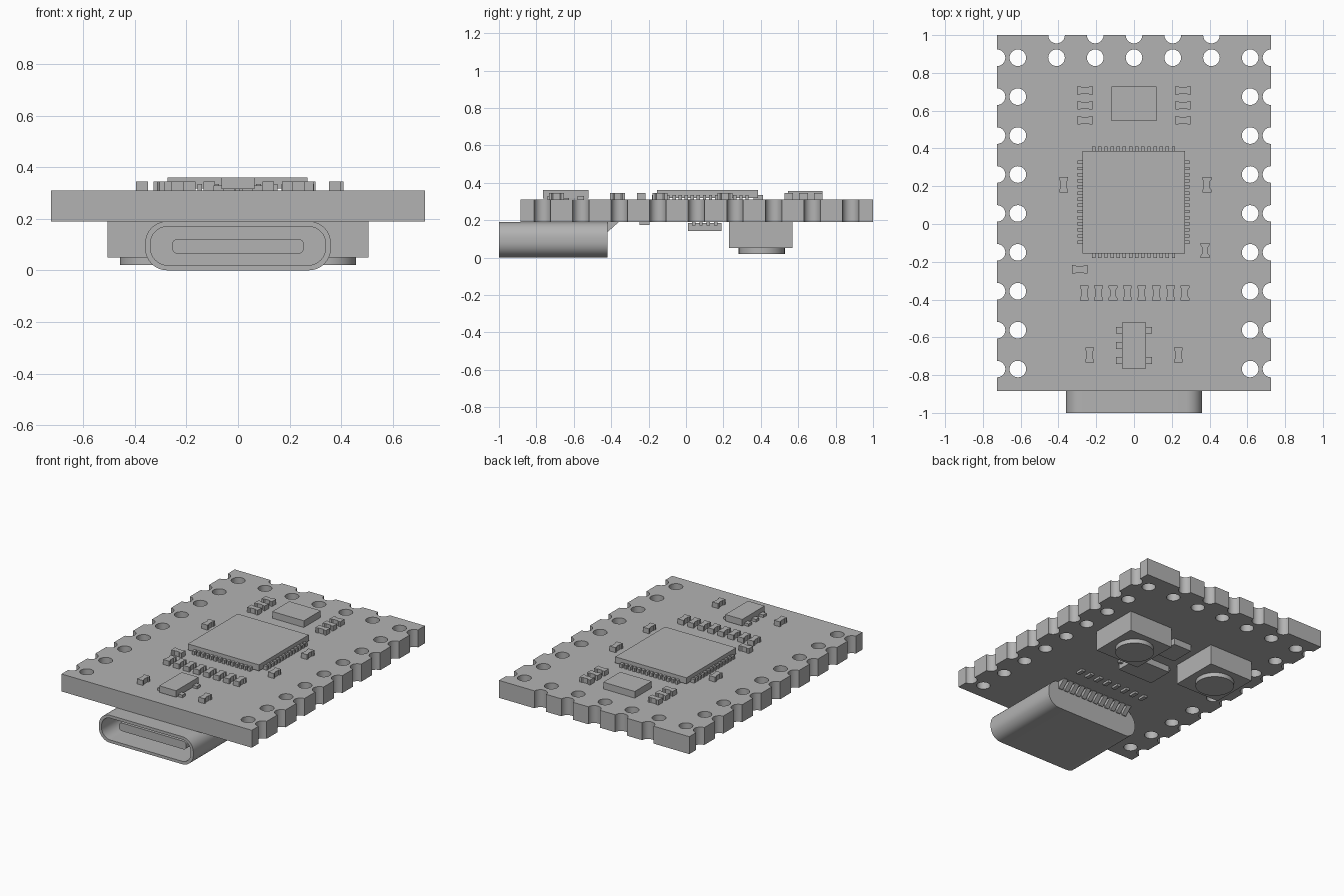
import bpy, bmesh
from math import sin, cos, pi, radians

if "Cube" in bpy.data.objects:
    bpy.data.objects.remove(bpy.data.objects["Cube"])

grey = bpy.data.materials.new("plain_grey")
grey.diffuse_color = (0.45, 0.45, 0.45, 1)
grey.use_nodes = True
grey.node_tree.nodes["Principled BSDF"].inputs["Base Color"].default_value = grey.diffuse_color
TOP, BOT = 0.31, 0.19          # board faces


def finish(name, mesh):
    mesh.materials.clear()
    mesh.materials.append(grey)
    mesh.shade_smooth()
    mesh.set_sharp_from_angle(angle=radians(30))
    ob = bpy.data.objects.new(name, mesh)
    bpy.context.collection.objects.link(ob)
    return ob


def loft(name, rings):
    """Skin a list of equal-length 3D rings and cap both ends."""
    bm = bmesh.new()
    vs = [[bm.verts.new(p) for p in ring] for ring in rings]
    n = len(vs[0])
    for a, b in zip(vs, vs[1:]):
        for i in range(n):
            bm.faces.new((a[i], a[(i + 1) % n], b[(i + 1) % n], b[i]))
    bm.faces.new(vs[0])
    bm.faces.new(vs[-1])
    bmesh.ops.recalc_face_normals(bm, faces=bm.faces)
    mesh = bpy.data.meshes.new(name)
    bm.to_mesh(mesh)
    bm.free()
    return finish(name, mesh)


def prism(name, pts, z0, z1):
    return loft(name, [[(x, y, z) for x, y in pts] for z in (z0, z1)])


def box(name, x, y, sx, sy, z0, z1):
    sx, sy = sx / 2, sy / 2
    return prism(name, [(x - sx, y - sy), (x + sx, y - sy), (x + sx, y + sy), (x - sx, y + sy)], z0, z1)


def arc(cx, cy, r, a0, a1, n):
    return [(cx + r * cos(radians(a0 + (a1 - a0) * i / n)),
             cy + r * sin(radians(a0 + (a1 - a0) * i / n))) for i in range(n + 1)]


def rounded(w, h, r, y, zc):
    """Rounded rectangle in the xz plane, half sizes w and h."""
    pts = []
    for k, (sx, sz) in enumerate(((1, 1), (-1, 1), (-1, -1), (1, -1))):
        pts += arc(sx * (w - r), sz * (h - r), r, 90 * k, 90 * k + 90, 8)
    return [(x, y, zc + z) for x, z in pts]


# Circuit board: outline with half-round edge notches, plus round holes
R = 0.044
ys = [0.88 - 0.206 * i for i in range(9)]
xs = [0.205 * i for i in (2, 1, 0, -1, -2)]
outline = [(-0.725, -0.885), (0.725, -0.885)]
for y in reversed(ys):
    outline += arc(0.725, y, R, 270, 90, 12)
outline.append((0.725, 1))
for x in xs:
    outline += arc(x, 1, R, 0, -180, 12)
outline.append((-0.725, 1))
for y in ys:
    outline += arc(-0.725, y, R, 90, -90, 12)
centres = [(s * 0.615, y) for s in (-1, 1) for y in ys] + [(x, 0.88) for x in xs]
loops = [outline] + [arc(x, y, R, 0, 360, 24)[:-1] for x, y in centres]
cu = bpy.data.curves.new("board_outline", 'CURVE')
cu.dimensions = '2D'
cu.fill_mode = 'BOTH'
cu.extrude = (TOP - BOT) / 2
for pts in loops:
    sp = cu.splines.new('POLY')
    sp.points.add(len(pts) - 1)
    for p, (x, y) in zip(sp.points, pts):
        p.co = (x, y, 0, 1)
    sp.use_cyclic_u = True
tmp = bpy.data.objects.new("board_outline", cu)
bpy.context.collection.objects.link(tmp)
bpy.context.view_layer.update()
deps = bpy.context.evaluated_depsgraph_get()
board_mesh = bpy.data.meshes.new_from_object(tmp.evaluated_get(deps))
bpy.data.objects.remove(tmp)
finish("circuit_board", board_mesh).location.z = (TOP + BOT) / 2

# Connector under the front edge: hollow shell, tongue and rear pins
loft("connector_shell", [rounded(0.36, 0.095, 0.085, -0.42, 0.095),
                         rounded(0.36, 0.095, 0.085, -1.0, 0.095),
                         rounded(0.34, 0.075, 0.068, -1.0, 0.095),
                         rounded(0.34, 0.075, 0.068, -0.55, 0.095)])
loft("connector_tongue", [rounded(0.255, 0.028, 0.02, y, 0.093) for y in (-0.93, -0.54)])
for i in range(12):
    x = (i - 5.5) * 0.048
    prof = [(-0.43, 0.14), (-0.415, 0.14), (-0.362, 0.188), (-0.362, 0.195), (-0.43, 0.195)]
    loft("connector_pin", [[(x + d, y, z) for y, z in prof] for d in (-0.016, 0.016)])

# Main chip with 14 leads on each side
CX, CY, H = -0.002, 0.115, 0.271
box("main_chip", CX, CY, 2 * H, 2 * H, 0.318, 0.36)
for i in range(14):
    t = (i - 6.5) * 0.0325
    for s in (-1, 1):
        box("chip_lead", CX + t, CY + s * H, 0.018, 0.05, TOP - 0.002, 0.335)
        box("chip_lead", CX + s * H, CY + t, 0.05, 0.018, TOP - 0.002, 0.335)

# Crystal can
box("crystal", 0, 0.637, 0.24, 0.184, TOP - 0.002, 0.356)

# Voltage regulator: three leads on the left, two on the right
box("regulator", 0, -0.643, 0.128, 0.245, 0.315, 0.36)
for s, rows in ((-1, (-1, 0, 1)), (1, (-1, 1))):
    for k in rows:
        box("regulator_lead", s * 0.075, -0.643 + k * 0.08, 0.04, 0.036, TOP - 0.002, 0.328)


# Small passive parts with a narrow waist
def passive(name, x, y, upright):
    pts = []
    for sx, sy in ((1, 1), (-1, 1), (-1, -1), (1, -1)):
        c = [(sx * 0.04, sy * 0.023), (sx * 0.026, sy * 0.023), (sx * 0.018, sy * 0.017)]
        pts += c if sx * sy > 0 else c[::-1]
    prism(name, [(x - v, y + u) if upright else (x + u, y + v) for u, v in pts], TOP - 0.002, 0.344)


for s in (-1, 1):
    for y in (0.707, 0.628, 0.55):
        passive("capacitor", s * 0.26, y, False)
    passive("capacitor", s * 0.235, -0.693, True)
for x, y in ((-0.372, 0.208), (0.386, 0.208), (0.376, -0.14)):
    passive("capacitor", x, y, True)
passive("capacitor", -0.287, -0.24, False)
for i in range(8):
    passive("resistor", 0.003 + (i - 3.5) * 0.0762, -0.365, True)

# Push buttons on the underside
for s in (-1, 1):
    box("button_body", s * 0.335, 0.4, 0.34, 0.34, 0.05, BOT + 0.002)
    prism("button_cap", arc(s * 0.335, 0.405, 0.123, 0, 360, 40)[:-1], 0.02, 0.06)

# Memory chip with leads, second small chip and a row of resistors underneath
box("memory_chip", 0, 0.1, 0.27, 0.18, 0.143, 0.186)
for s in (-1, 1):
    for k in range(4):
        box("memory_lead", s * 0.14, 0.1 + (k - 1.5) * 0.039, 0.04, 0.018, 0.172, BOT + 0.002)
box("small_chip", 0, 0.4, 0.14, 0.17, 0.145, BOT + 0.002)
for i in range(8):
    box("underside_resistor", (i - 3.5) * 0.074, -0.222, 0.027, 0.055, 0.175, BOT + 0.002)
